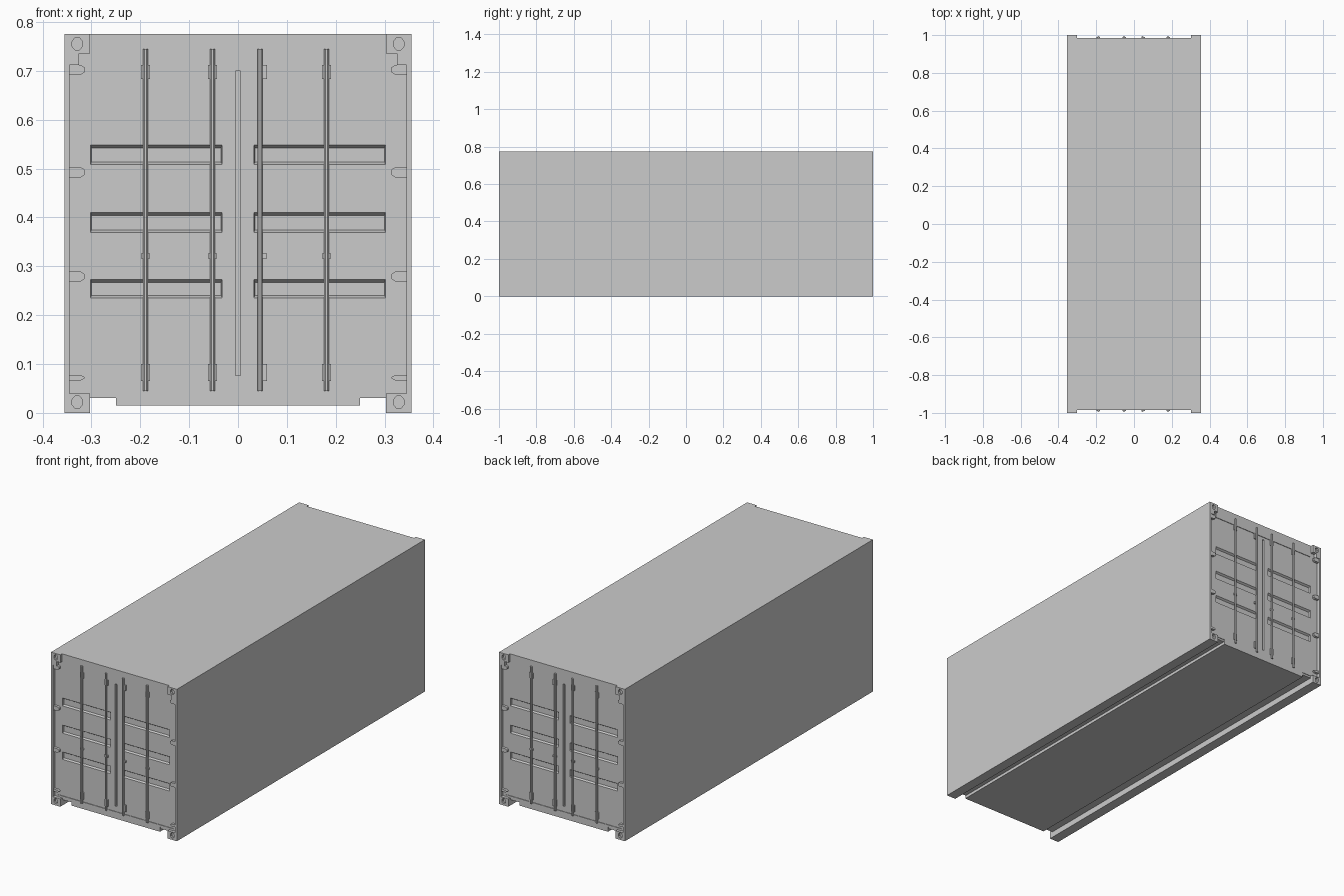
import bpy, bmesh, math

if "Cube" in bpy.data.objects:
    bpy.data.objects.remove(bpy.data.objects["Cube"])

W, H, L, DOOR = 0.355, 0.775, 1.0, 0.983   # half width, height, half length, door plane


def finish(name, bm, mirror=(False, False), cutter=None, hide=False):
    bmesh.ops.recalc_face_normals(bm, faces=bm.faces)
    me = bpy.data.meshes.new(name)
    bm.to_mesh(me)
    bm.free()
    ob = bpy.data.objects.new(name, me)
    bpy.context.collection.objects.link(ob)
    if cutter:
        m = ob.modifiers.new("cut", 'BOOLEAN')
        m.operation, m.solver, m.object = 'DIFFERENCE', 'EXACT', cutter
    if any(mirror):
        m = ob.modifiers.new("mirror", 'MIRROR')
        m.use_axis = (mirror[0], mirror[1], False)
        m.use_mirror_merge = False
    if hide:
        ob.hide_render = True
        ob.hide_set(True)
    return ob


def prism(bm, pts, y0, y1, back=None):
    """Loft an x-z outline from y0 to y1, optionally to a different back outline."""
    a = [bm.verts.new((x, y0, z)) for x, z in pts]
    b = [bm.verts.new((x, y1, z)) for x, z in (back or pts)]
    n = len(pts)
    bm.faces.new(a)
    bm.faces.new(b[::-1])
    for i in range(n):
        bm.faces.new((a[i], b[i], b[(i + 1) % n], a[(i + 1) % n]))


def rect(x0, x1, z0, z1):
    return [(x0, z0), (x1, z0), (x1, z1), (x0, z1)]


def box(bm, x0, x1, y0, y1, z0, z1):
    prism(bm, rect(x0, x1, z0, z1), y0, y1)


# Cutter for the pressed door recesses and the seam between the doors
bm = bmesh.new()
for z0, z1 in ((0.509, 0.548), (0.370, 0.410), (0.236, 0.273)):
    for s in (-1, 1):
        front = rect(0.032, 0.302, z0 - 0.001, z1 + 0.001)
        back = rect(0.035, 0.300, z0 + 0.004, z1 - 0.006)
        prism(bm, [(s * x, z) for x, z in front], -DOOR - 0.001, -DOOR + 0.010,
              [(s * x, z) for x, z in back])
box(bm, -0.005, 0.005, -DOOR - 0.01, -DOOR + 0.010, 0.076, 0.70)
door_cut = finish("door_recess_cutter", bm, (False, True), hide=True)

# Main body: one cross-section with side rails and a dropped floor
half = [(0.25, 0.015), (0.25, 0.03), (0.303, 0.03), (0.303, 0), (W, 0), (W, H)]
bm = bmesh.new()
prism(bm, half + [(-x, z) for x, z in half[::-1]], -DOOR, DOOR)
finish("container_body", bm, cutter=door_cut)

# Header and sill framing the doors
bm = bmesh.new()
box(bm, -0.303, 0.303, -0.986, -DOOR, 0.712, H)
box(bm, -0.325, 0.325, -0.986, -DOOR, 0.04, 0.050)
box(bm, -0.25, 0.25, -0.986, -DOOR, 0.015, 0.04)
finish("door_header_and_sill", bm, (False, True))

# Corner castings with oval holes
bm = bmesh.new()
for z in (0.755, 0.022):
    oval = [(0.329 + 0.011 * math.cos(a), z + 0.014 * math.sin(a))
            for a in (math.pi / 8 + i * math.pi / 4 for i in range(8))]
    prism(bm, oval, -1.01, -0.988)
hole_cut = finish("casting_hole_cutter", bm, hide=True)
bm = bmesh.new()
box(bm, 0.303, W, -L, -DOOR, 0.735, H)
box(bm, 0.303, W, -L, -DOOR, 0, 0.040)
finish("corner_casting", bm, (True, True), cutter=hole_cut)

# Corner posts: thin outer lip plus a solid top block
bm = bmesh.new()
box(bm, 0.345, W, -L, -DOOR, 0.040, 0.712)
box(bm, 0.325, W, -L, -DOOR, 0.712, 0.735)
finish("corner_post", bm, (True, True))

# Tapered hinge lugs
bm = bmesh.new()
for z0, z1 in ((0.692, 0.712), (0.482, 0.503), (0.269, 0.289), (0.066, 0.078)):
    prism(bm, [(0.345, z0), (0.322, z0), (0.314, z0 + 0.005), (0.314, z1 - 0.005),
               (0.322, z1), (0.345, z1)], -0.996, -DOOR)
finish("door_hinge", bm, (True, True))

# Locking rods with their guide brackets
bm = bmesh.new()
rods = (-0.189, -0.052, 0.045, 0.181)
for x in rods:
    ring = [(x + 0.0055 * math.cos(a), -0.9895 + 0.0055 * math.sin(a))
            for a in (math.pi / 8 + i * math.pi / 4 for i in range(8))]
    lo = [bm.verts.new((px, py, 0.045)) for px, py in ring]
    f = bm.faces.new(lo)
    up = bmesh.ops.extrude_face_region(bm, geom=[f])['geom']
    bmesh.ops.translate(bm, vec=(0, 0, 0.70), verts=[v for v in up if isinstance(v, bmesh.types.BMVert)])
finish("locking_rod", bm, (False, True))

bm = bmesh.new()
for x in rods:
    wide = x == rods[2]
    x0, x1 = (x - 0.005, x + 0.014) if wide else (x - 0.009, x + 0.009)
    for z0, z1 in ((0.683, 0.712), (0.065, 0.100)):
        box(bm, x0, x1, -0.990, -DOOR, z0, z1)
    box(bm, x0, x1, -0.990, -DOOR, 0.316, 0.326)
finish("rod_bracket", bm, (False, True))
